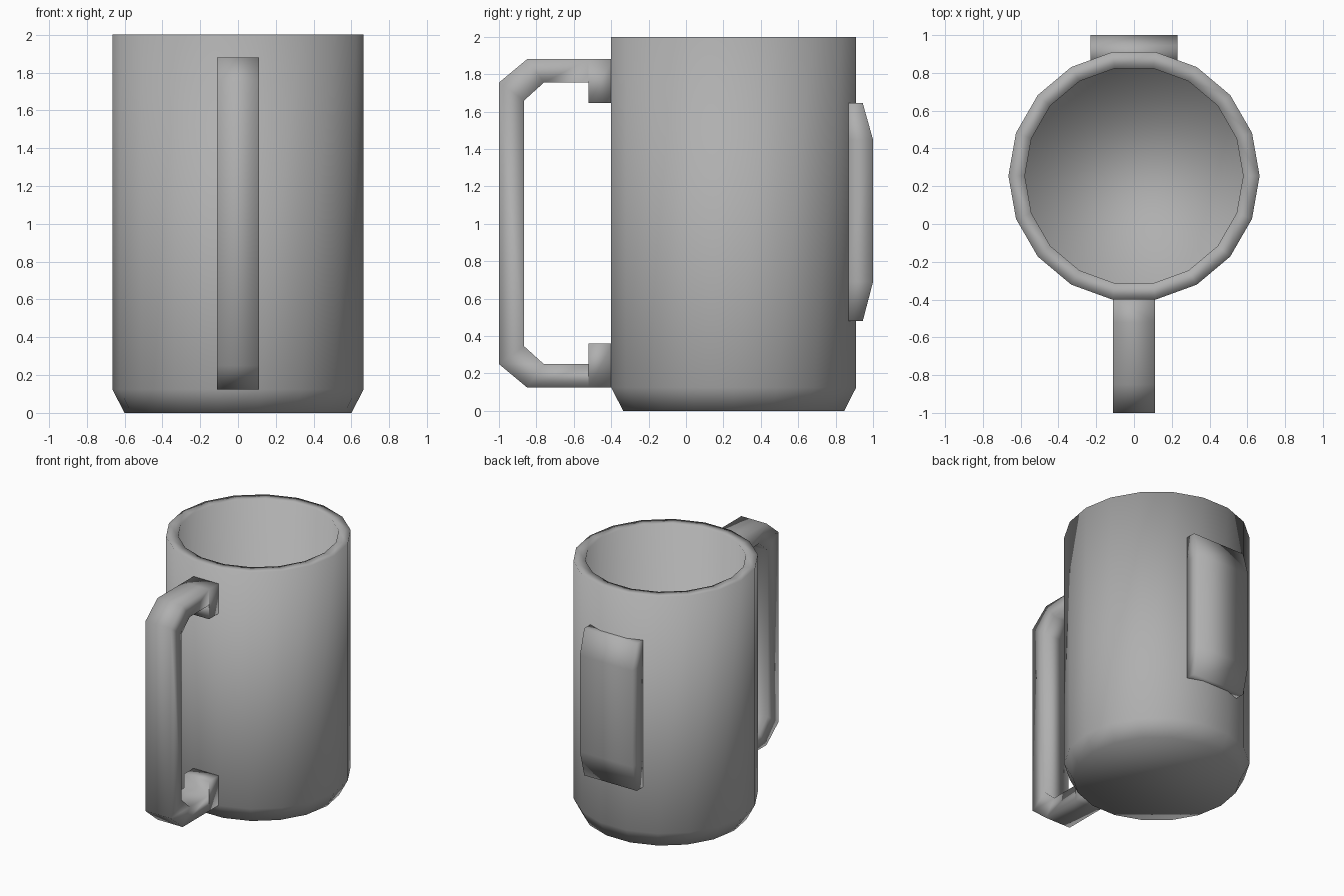
import bpy
import bmesh
from math import cos, sin, tau

if "Cube" in bpy.data.objects:
    bpy.data.objects.remove(bpy.data.objects["Cube"])

CENTER_Y = 0.255
SIDES = 18

# Mid grey used on every part
grey = bpy.data.materials.new("mid_grey")
grey.diffuse_color = (0.43, 0.43, 0.43, 1)
grey.use_nodes = True
grey.node_tree.nodes["Principled BSDF"].inputs["Base Color"].default_value = grey.diffuse_color


def finish(name, bm):
    bmesh.ops.remove_doubles(bm, verts=bm.verts[:], dist=0.0005)
    bmesh.ops.recalc_face_normals(bm, faces=bm.faces[:])
    mesh = bpy.data.meshes.new(name)
    bm.to_mesh(mesh)
    bm.free()
    mesh.materials.append(grey)
    for p in mesh.polygons:
        p.use_smooth = True
    obj = bpy.data.objects.new(name, mesh)
    bpy.context.collection.objects.link(obj)
    return obj


def bridge(bm, rings):
    """Join successive rings with quads and close both ends."""
    n = len(rings[0])
    for a, b in zip(rings, rings[1:]):
        for i in range(n):
            j = (i + 1) % n
            bm.faces.new((a[i], a[j], b[j], b[i]))
    bm.faces.new(rings[0])
    bm.faces.new(rings[-1])


def lathe(name, profile):
    """Solid turned from rings of (radius, z)."""
    bm = bmesh.new()
    bridge(bm, [[bm.verts.new((r * cos(tau * i / SIDES), CENTER_Y + r * sin(tau * i / SIDES), z))
                 for i in range(SIDES)] for r, z in profile])
    return finish(name, bm)


def strip(name, outer, inner, w):
    """Solid band between two matching (y, z) paths, from x = -w to w."""
    bm = bmesh.new()
    bridge(bm, [[bm.verts.new(c) for c in ((-w, *o), (w, *o), (w, *i), (-w, *i))]
                for o, i in zip(outer, inner)])
    return finish(name, bm)


def mirror_path(path):
    """Continue an upper path with its reflection about mid height."""
    return path + [(y, 2.005 - z) for y, z in reversed(path)]


# Hollow cup: chamfered foot, straight wall, rim, inner wall and floor
lathe("mug_body", [(0.60, 0), (0.665, 0.125), (0.665, 2.0), (0.578, 2.0), (0.578, 0.125)])

# Angular handle with thickened ends where it meets the wall
outer = mirror_path([(-0.39, 1.88), (-0.52, 1.88), (-0.52, 1.88), (-0.85, 1.88), (-1.0, 1.755)])
inner = mirror_path([(-0.39, 1.645), (-0.52, 1.645), (-0.52, 1.755), (-0.76, 1.755), (-0.865, 1.66)])
strip("handle", outer, inner, 0.11)

# Raised plate on the back, sloped at its top and bottom
strip("back_plate",
      [(0.945, 1.645), (1.0, 1.45), (1.0, 0.69), (0.945, 0.48)],
      [(0.855, 1.645), (0.855, 1.45), (0.855, 0.69), (0.855, 0.48)], 0.23)
